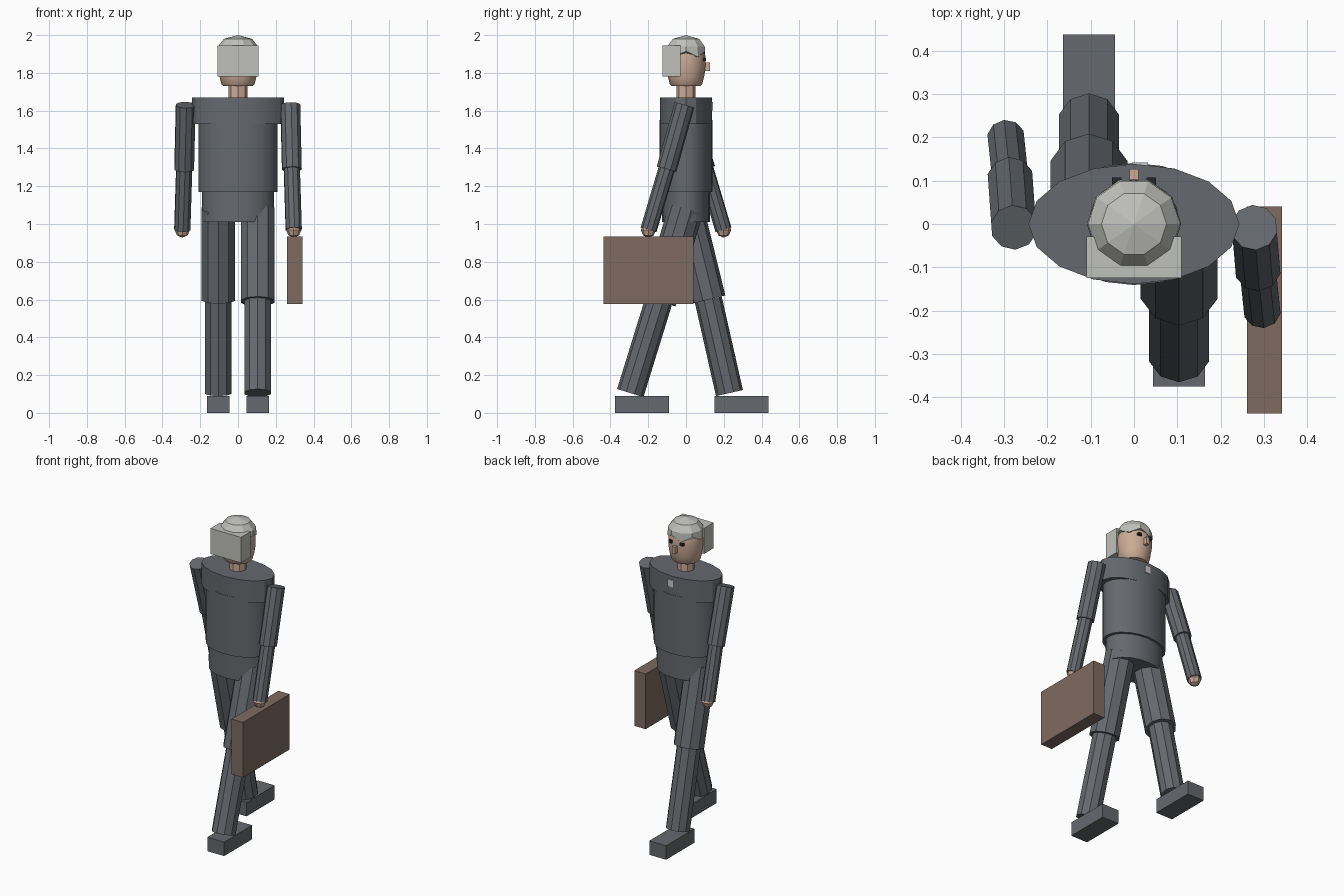
import bpy, bmesh, math
from mathutils import Vector

cube = bpy.data.objects.get("Cube")
if cube:
    bpy.data.objects.remove(cube, do_unlink=True)


def material(name, rgb):
    m = bpy.data.materials.new(name)
    m.use_nodes = True
    m.diffuse_color = (*rgb, 1)
    m.node_tree.nodes["Principled BSDF"].inputs["Base Color"].default_value = (*rgb, 1)
    return m


SUIT = material("suit grey", (0.130, 0.140, 0.156))
SKIN = material("skin", (0.60, 0.41, 0.31))
HAIR = material("hair grey", (0.53, 0.53, 0.50))
LEATHER = material("brown leather", (0.209, 0.147, 0.120))
DARK = material("dark eye", (0.02, 0.02, 0.025))
WHITE = material("pocket white", (0.60, 0.60, 0.60))


def finish(name, bm, mat, smooth=False):
    bmesh.ops.recalc_face_normals(bm, faces=bm.faces)
    mesh = bpy.data.meshes.new(name)
    bm.to_mesh(mesh)
    bm.free()
    mesh.materials.append(mat)
    ob = bpy.data.objects.new(name, mesh)
    bpy.context.collection.objects.link(ob)
    if smooth:
        bpy.ops.object.select_all(action='DESELECT')
        ob.select_set(True)
        bpy.context.view_layer.objects.active = ob
        bpy.ops.object.shade_smooth_by_angle(angle=math.radians(30))
    return ob


def box(name, lo, hi, mat):
    bm = bmesh.new()
    bmesh.ops.create_cube(bm, size=1)
    lo, hi = Vector(lo), Vector(hi)
    bmesh.ops.scale(bm, vec=hi - lo, verts=bm.verts)
    bmesh.ops.translate(bm, vec=(lo + hi) / 2, verts=bm.verts)
    return finish(name, bm, mat)


def limb(name, a, b, r, mat, sides=10):
    """Faceted cylinder running from a to b."""
    a, b = Vector(a), Vector(b)
    bm = bmesh.new()
    bmesh.ops.create_cone(bm, cap_ends=True, segments=sides,
                          radius1=r, radius2=r, depth=(b - a).length)
    bmesh.ops.rotate(bm, verts=bm.verts,
                     matrix=(b - a).to_track_quat('Z', 'Y').to_matrix())
    bmesh.ops.translate(bm, vec=(a + b) / 2, verts=bm.verts)
    return finish(name, bm, mat)


def lathe(name, profile, sides, mat, ry=1.0, smooth=False, jag=0.0):
    """Stack of rings (radius, z) around the z axis, capped at both ends."""
    bm = bmesh.new()
    rings = []
    for i, (r, z) in enumerate(profile):
        ring = []
        for k in range(sides):
            t = 2 * math.pi * k / sides
            dz = jag * (-1) ** k if i == 0 else 0
            ring.append(bm.verts.new((r * math.cos(t), ry * r * math.sin(t), z + dz)))
        rings.append(ring)
    for low, high in zip(rings, rings[1:]):
        for k in range(sides):
            n = (k + 1) % sides
            bm.faces.new((low[k], low[n], high[n], high[k]))
    for ring in (rings[0], rings[-1]):
        bm.faces.new(ring)
    bmesh.ops.remove_doubles(bm, verts=bm.verts, dist=0.0005)
    return finish(name, bm, mat, smooth)


# Torso: three stacked elliptical drums
lathe("shoulders", [(0.243, 1.53), (0.243, 1.67)], 16, SUIT, 0.57, True)
lathe("chest", [(0.21, 1.17), (0.21, 1.55)], 20, SUIT, 0.67, True)
lathe("hips", [(0.19, 1.01), (0.19, 1.18)], 20, SUIT, 0.67, True)
box("pocket_square", (-0.005, 0.133, 1.60), (0.032, 0.142, 1.645), WHITE)

# Head
limb("neck", (0, 0, 1.66), (0, 0, 1.75), 0.051, SKIN, 8)
lathe("head", [(0.078, 1.73), (0.088, 1.742), (0.098, 1.78), (0.106, 1.83), (0.106, 1.88),
               (0.098, 1.93), (0.066, 1.97)], 16, SKIN, 0.98, True)
lathe("hair_cap", [(0.109, 1.90), (0.106, 1.94), (0.075, 1.98), (0.0, 2.0)],
      10, HAIR, 0.98, False, 0.015)
box("hair_back", (-0.109, -0.125, 1.78), (0.109, -0.029, 1.945), HAIR)
box("nose", (-0.010, 0.09, 1.81), (0.010, 0.127, 1.855), SKIN)
for side, s in (("left", 1), ("right", -1)):
    box(side + "_eye", (s * 0.040 - 0.011, 0.09, 1.862), (s * 0.040 + 0.011, 0.107, 1.880), DARK)

# Arms swing opposite ways; each hand is a small faceted ball
for side, s in (("left", 1), ("right", -1)):
    shoulder = (s * 0.277, -0.008, 1.63)
    elbow = (s * 0.285, -s * 0.103, 1.29)
    wrist = (s * 0.295, -s * 0.198, 0.97)
    limb(side + "_upper_arm", shoulder, elbow, 0.054, SUIT)
    limb(side + "_forearm", elbow, wrist, 0.044, SUIT)
    bm = bmesh.new()
    bmesh.ops.create_uvsphere(bm, u_segments=8, v_segments=4, radius=0.040)
    bmesh.ops.translate(bm, vec=(s * 0.295, -s * 0.199, 0.968), verts=bm.verts)
    finish(side + "_hand", bm, SKIN)

# Legs in mid-stride: hip, knee and ankle as (y, z), then shoe y range
strides = {"left": (1, (0.0, 1.08), (-0.145, 0.59), (-0.295, 0.105), (-0.375, -0.09)),
           "right": (-1, (0.0, 1.08), (0.118, 0.60), (0.230, 0.105), (0.15, 0.437))}
for side, (s, hip, knee, ankle, shoe) in strides.items():
    x = s * 0.104
    limb(side + "_thigh", (x, *hip), (x, *knee), 0.093, SUIT)
    limb(side + "_shin", (x, *knee), (x, *ankle), 0.073, SUIT)
    box(side + "_shoe", (x - 0.06, shoe[0], 0), (x + 0.06, shoe[1], 0.09), SUIT)

# Briefcase
box("briefcase", (0.26, -0.437, 0.577), (0.341, 0.04, 0.933), LEATHER)
